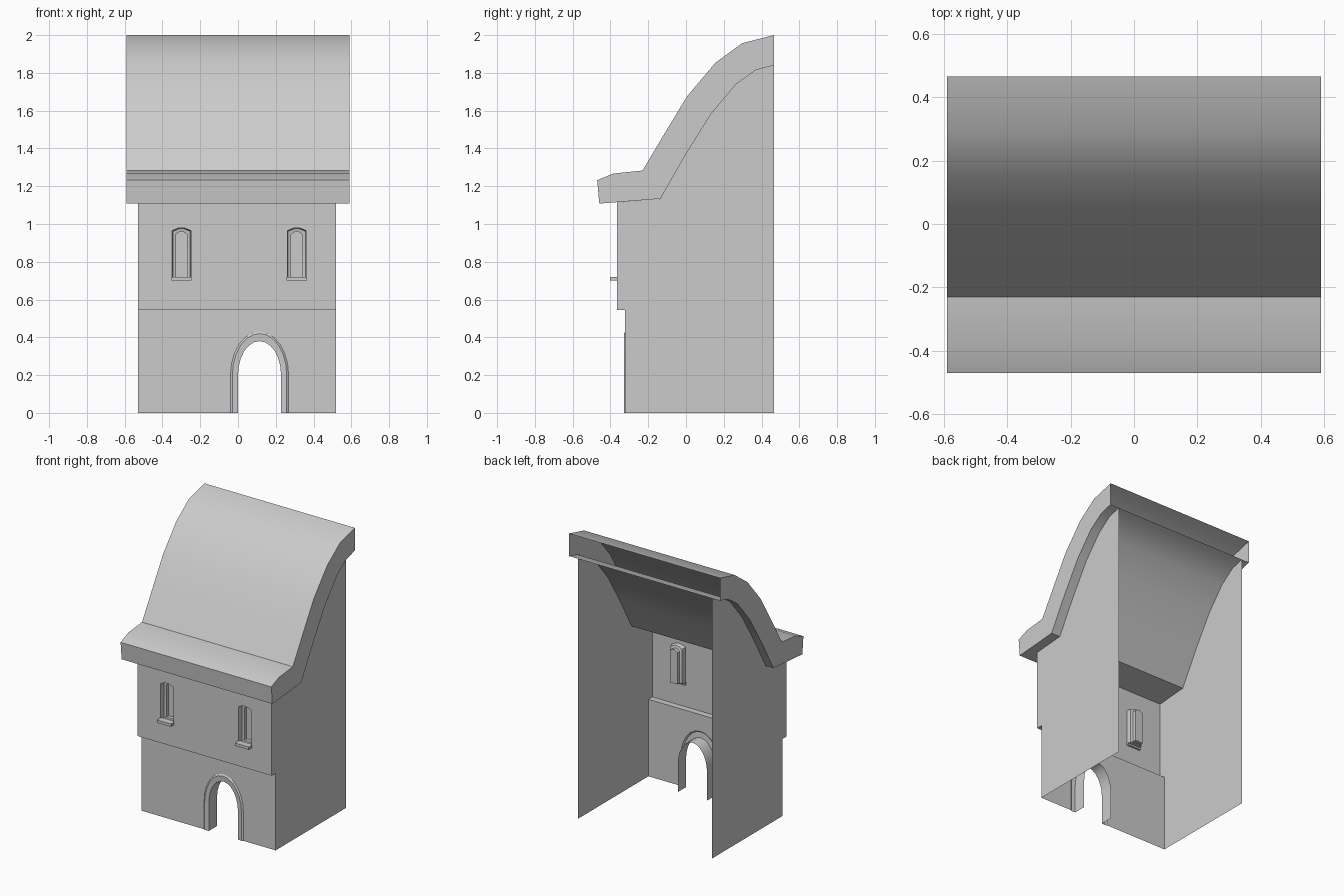
import bpy, bmesh, math

if "Cube" in bpy.data.objects:
    bpy.data.objects.remove(bpy.data.objects["Cube"])

XL, XR = -0.53, 0.52            # side walls
Y_LOW, Y_UP, Y_BACK = -0.322, -0.366, 0.465
Z_STEP = 0.545

# Roof profiles in (y, z)
ROOF_TOP = [(-0.47, 1.232), (-0.385, 1.267), (-0.23, 1.283), (-0.11, 1.485),
            (0.005, 1.675), (0.155, 1.853), (0.297, 1.957), (0.465, 2.0)]
ROOF_UNDER = [(-0.459, 1.108), (-0.135, 1.134), (0.0, 1.37), (0.133, 1.583),
              (0.263, 1.738), (0.37, 1.815), (0.465, 1.84)]
Z_WALL = 1.115                  # roof underside at the front wall


def ring(bm, pts):
    return [bm.verts.new(p) for p in pts]


def bridge(bm, a, b, closed=False):
    n = len(a)
    for i in range(n if closed else n - 1):
        j = (i + 1) % n
        bm.faces.new((a[i], a[j], b[j], b[i]))


def fill_with_holes(bm, loops):
    edges = []
    for pts in loops:
        vs = ring(bm, pts)
        edges += [bm.edges.new((vs[i], vs[(i + 1) % len(vs)])) for i in range(len(vs))]
    bmesh.ops.triangle_fill(bm, edges=edges, use_beauty=True, normal=(0, -1, 0))


def finish(name, bm, angle=30):
    bmesh.ops.remove_doubles(bm, verts=bm.verts, dist=1e-5)
    bmesh.ops.recalc_face_normals(bm, faces=bm.faces)
    me = bpy.data.meshes.new(name)
    bm.to_mesh(me)
    bm.free()
    ob = bpy.data.objects.new(name, me)
    bpy.context.collection.objects.link(ob)
    bpy.ops.object.select_all(action='DESELECT')
    ob.select_set(True)
    bpy.context.view_layer.objects.active = ob
    bpy.ops.object.shade_smooth_by_angle(angle=math.radians(angle))
    return ob


def arch(off, y, rise=0.0, n=12):
    """Doorway outline, left foot to right foot."""
    cx, rx, rz, zs = 0.114, 0.114 + off, 0.18 + off + rise, 0.2
    pts = [(cx - rx, y, 0)]
    for i in range(n + 1):
        t = math.pi * (1 - i / n)
        pts.append((cx + rx * math.cos(t), y, zs + rz * math.sin(t)))
    return pts + [(cx + rx, y, 0)]


def window_outline(cx, half, z0, z1, y):
    """Rectangle with a shallow pointed head."""
    return [(cx - half, y, z0), (cx + half, y, z0), (cx + half, y, z1 - 0.015),
            (cx + half * 0.25, y, z1), (cx - half * 0.25, y, z1),
            (cx - half, y, z1 - 0.015)]


WINDOWS = (-0.299, 0.311)

# Walls: open shell with no back and no floor
bm = bmesh.new()
fill_with_holes(bm, [[(XL, Y_LOW, 0)] + arch(0.04, Y_LOW, 0.01) +
                     [(XR, Y_LOW, 0), (XR, Y_LOW, Z_STEP), (XL, Y_LOW, Z_STEP)]])
fill_with_holes(bm, [[(XL, Y_UP, Z_STEP), (XR, Y_UP, Z_STEP),
                      (XR, Y_UP, Z_WALL), (XL, Y_UP, Z_WALL)]] +
                [window_outline(cx, 0.05, 0.71, 0.98, Y_UP) for cx in WINDOWS])
bm.faces.new(ring(bm, [(XL, Y_LOW, Z_STEP), (XR, Y_LOW, Z_STEP),
                       (XR, Y_UP, Z_STEP), (XL, Y_UP, Z_STEP)]))
side = [(Y_BACK, 0), (Y_LOW, 0), (Y_LOW, Z_STEP), (Y_UP, Z_STEP),
        (Y_UP, Z_WALL)] + ROOF_UNDER[1:]
for x in (XL, XR):
    bm.faces.new(ring(bm, [(x, y, z) for y, z in side]))
finish("walls", bm)

# Roof: upper skin, underside, eave and end caps, open at the back
bm = bmesh.new()
outline = list(reversed(ROOF_UNDER)) + ROOF_TOP
ends = [ring(bm, [(x, y, z) for y, z in outline]) for x in (-0.59, 0.59)]
bridge(bm, *ends)
for e in ends:
    bm.faces.new(e)
finish("roof", bm)

# Doorway: shallow raised trim and deep reveal
bm = bmesh.new()
loops = [ring(bm, arch(0.04, Y_LOW, 0.01)), ring(bm, arch(0.03, Y_LOW - 0.007, 0.01)),
         ring(bm, arch(0.0, Y_LOW - 0.004)), ring(bm, arch(0.0, -0.235))]
for a, b in zip(loops, loops[1:]):
    bridge(bm, a, b)
finish("door_surround", bm)

# Windows: splayed recess with pane, plus a projecting sill
for side_name, cx in zip(("left", "right"), WINDOWS):
    bm = bmesh.new()
    loops = [ring(bm, window_outline(cx, 0.05, 0.71, 0.98, Y_UP)),
             ring(bm, window_outline(cx, 0.046, 0.715, 0.976, Y_UP + 0.03)),
             ring(bm, window_outline(cx, 0.03, 0.72, 0.96, Y_UP + 0.035)),
             ring(bm, window_outline(cx, 0.03, 0.72, 0.96, Y_UP + 0.06))]
    for a, b in zip(loops, loops[1:]):
        bridge(bm, a, b, True)
    bm.faces.new(loops[-1])
    finish("window_" + side_name, bm)

    bm = bmesh.new()
    bmesh.ops.create_cube(bm, size=1)
    for v in bm.verts:
        v.co = (cx + v.co.x * 0.108, -0.378 + v.co.y * 0.048, 0.71 + v.co.z * 0.02)
    finish("sill_" + side_name, bm)
